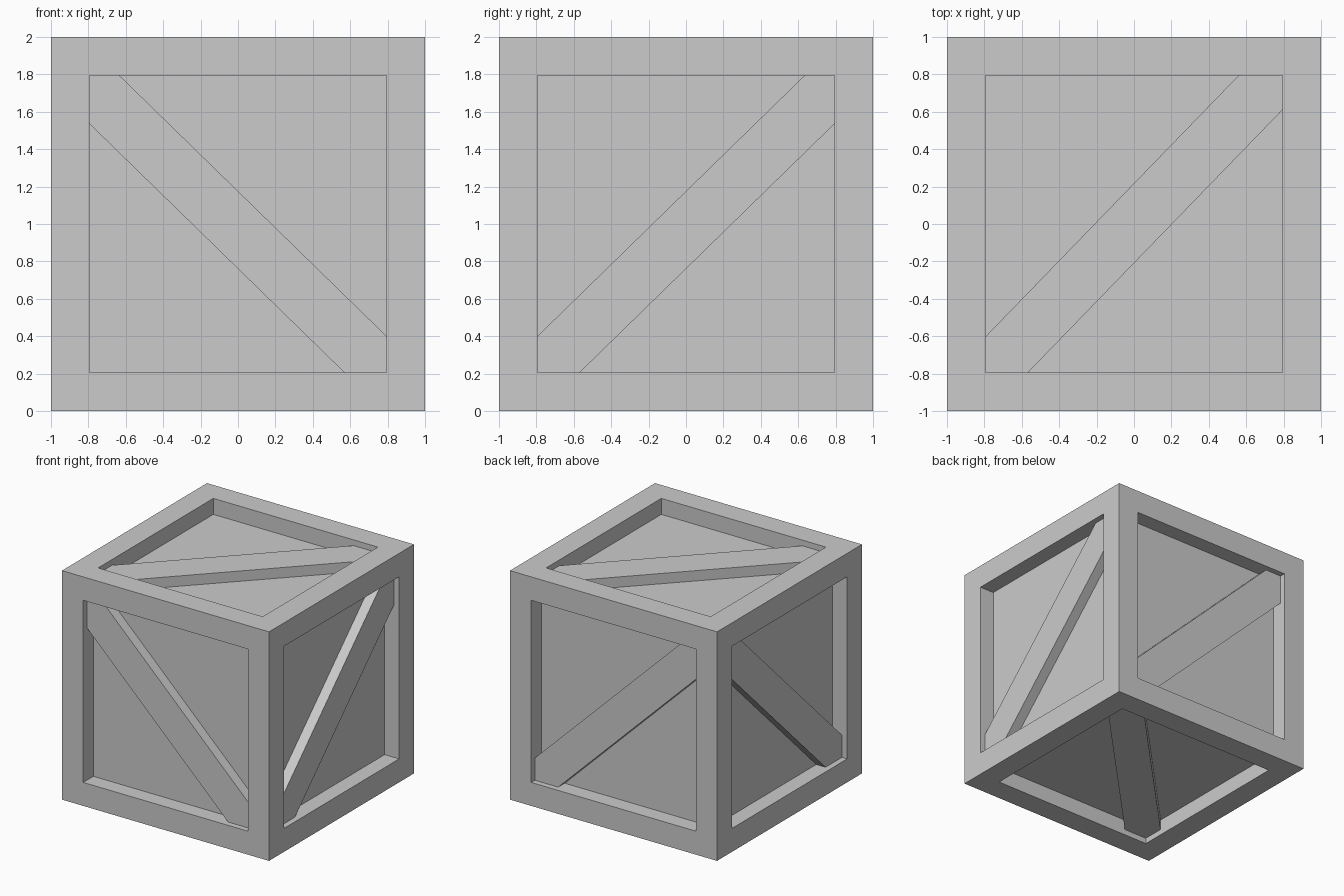
import bpy, bmesh
from math import radians

if "Cube" in bpy.data.objects:
    bpy.data.objects.remove(bpy.data.objects["Cube"])

BORDER, RECESS = 0.205, 0.14           # frame width, panel depth below the frame
LENGTH, WIDTH, THICK = 2.34, 0.297, 0.11
OFFSET = 0.95 - THICK / 2              # brace centre distance from crate centre


# Crate body: cube with a square recessed panel in each face
bm = bmesh.new()
bmesh.ops.create_cube(bm, size=2)
bm.normal_update()
panels = bm.faces[:]
bmesh.ops.inset_individual(bm, faces=panels, thickness=BORDER, use_even_offset=True)
for face in panels:
    normal = face.normal.copy()
    inner = bmesh.ops.extrude_discrete_faces(bm, faces=[face])["faces"][0]
    bmesh.ops.translate(bm, verts=inner.verts[:], vec=-normal * RECESS)
bmesh.ops.recalc_face_normals(bm, faces=bm.faces[:])
mesh = bpy.data.meshes.new("crate_body")
bm.to_mesh(mesh)
bm.free()
body = bpy.data.objects.new("crate_body", mesh)
body.location.z = 1
bpy.context.collection.objects.link(body)


# Diagonal plank whose ends run into the frame
def brace(name, location, size, rotation):
    bpy.ops.mesh.primitive_cube_add(size=1, location=location,
                                    rotation=[radians(a) for a in rotation])
    obj = bpy.context.object
    obj.name = name
    obj.scale = size


# One brace per face, in opposite pairs
for side, names in ((-1, ("front", "left", "bottom")), (1, ("back", "right", "top"))):
    d = side * OFFSET
    brace(names[0] + "_brace", (0, d, 0.968), (LENGTH, THICK, WIDTH), (0, 44.3, 0))
    brace(names[1] + "_brace", (d, 0, 0.968), (THICK, LENGTH, WIDTH), (44.3, 0, 0))
    brace(names[2] + "_brace", (0, 0.004, 1 + d), (LENGTH, WIDTH, THICK), (0, 0, 45.9))
